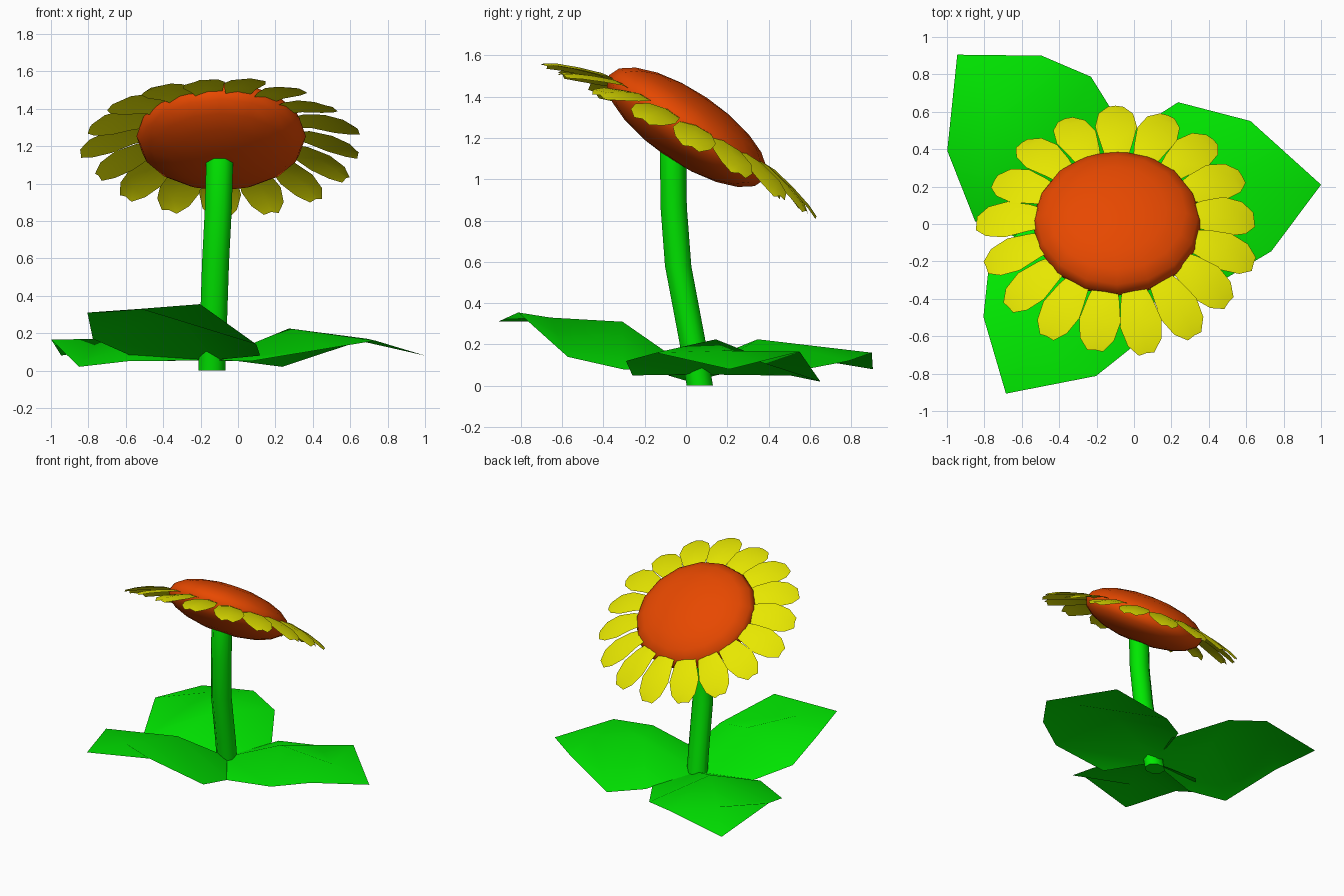
import bpy, bmesh, math, random
from mathutils import Vector, Matrix

if "Cube" in bpy.data.objects:
    bpy.data.objects.remove(bpy.data.objects["Cube"])

random.seed(3)

def material(name, rgb):
    m = bpy.data.materials.new(name)
    m.diffuse_color = (*rgb, 1)
    m.use_nodes = True
    m.node_tree.nodes["Principled BSDF"].inputs["Base Color"].default_value = m.diffuse_color
    return m

GREEN = material("leaf_green", (0.0, 0.8, 0.0))
YELLOW = material("petal_yellow", (0.8, 0.8, 0.0))
ORANGE = material("seed_orange", (0.8, 0.065, 0.0))

def finish(name, bm, mat, angle=40):
    me = bpy.data.meshes.new(name)
    bm.to_mesh(me)
    bm.free()
    me.materials.append(mat)
    ob = bpy.data.objects.new(name, me)
    bpy.context.collection.objects.link(ob)
    bpy.ops.object.select_all(action='DESELECT')
    ob.select_set(True)
    bpy.context.view_layer.objects.active = ob
    bpy.ops.object.shade_smooth_by_angle(angle=math.radians(angle))
    return ob

def sheet(bm, rows):
    """Quads between successive rows of points."""
    vs = [[bm.verts.new(p) for p in row] for row in rows]
    for a, b in zip(vs, vs[1:]):
        for i in range(len(a) - 1):
            bm.faces.new((a[i], b[i], b[i + 1], a[i + 1]))
    return vs

# Seed head: flattened sphere tilted towards the back
bm = bmesh.new()
tilt = Matrix.Rotation(math.radians(-34), 4, 'X')
place = Matrix.Translation((-0.09, 0.004, 1.252)) @ tilt @ Matrix.Diagonal((0.453, 0.453, 0.173, 1))
bmesh.ops.create_uvsphere(bm, u_segments=16, v_segments=10, radius=1, matrix=place)
finish("seed_head", bm, ORANGE, 60)

# Petals: ring of drooping blunt blades (radius, half width, height)
PROFILE = [(0.36, 0.05, 0.01), (0.48, 0.085, 0.003), (0.60, 0.112, -0.03),
           (0.70, 0.092, -0.065), (0.757, 0.042, -0.095)]
bm = bmesh.new()
ring = Matrix.Translation((-0.085, 0.0, 1.27)) @ Matrix.Rotation(math.radians(-29.3), 4, 'X')
COUNT = 17
for i in range(COUNT):
    turn = ring @ Matrix.Rotation(math.radians(91) + i * math.tau / COUNT, 4, 'Z')
    stretch = 1.02 if i == 0 else random.uniform(0.965, 1.01)
    roll = random.uniform(0.0, 0.15)
    sheet(bm, [[turn @ Vector((r * stretch, s * w, z + (0.012 if s == 0 else 0) + roll * s * w))
                for s in (1, 0, -1)] for r, w, z in PROFILE])
bm.normal_update()
for f in bm.faces:
    if f.normal.z < 0:
        f.normal_flip()
finish("petals", bm, YELLOW)

# Stem: eight-sided tube along a gentle curve
PATH = [(-0.14, 0.067, 0.0), (-0.132, 0.03, 0.22), (-0.12, -0.038, 0.58),
        (-0.105, -0.06, 0.87), (-0.098, -0.062, 1.13), (-0.095, -0.04, 1.22)]
bm = bmesh.new()
rows = []
for x, y, z in PATH:
    rows.append([bm.verts.new((x + 0.078 * math.cos(a), y + 0.069 * math.sin(a), z))
                 for a in [(k + 0.5) * math.tau / 8 for k in range(8)]])
for a, b in zip(rows, rows[1:]):
    for k in range(8):
        n = (k + 1) % 8
        bm.faces.new((a[k], a[n], b[n], b[k]))
bm.faces.new(rows[0][::-1])
bm.faces.new(rows[-1])
finish("stem", bm, GREEN, 60)

# Leaves: one blade outline (along, sideways), low or raised heights per leaf
LEAF = [[(0.20, 0.42), (0.0, 0.0), (0.165, -0.344)],
        [(0.45, 0.537), (0.42, 0.03), (0.58, -0.43)],
        [(0.82, 0.387), (0.84, 0.02), (0.84, -0.318)]]
LOW = [(0.05, 0.055, 0.05), (0.02, 0.225, 0.12), (0.165, 0.17, 0.16), 0.08]
RAISED = [(0.08, 0.055, 0.05), (0.14, 0.31, 0.17), (0.355, 0.33, 0.31), 0.312]

def leaf(name, angle, scale, heights):
    spin = Matrix.Translation((-0.14, 0.06, 0)) @ Matrix.Rotation(math.radians(angle), 4, 'Z')
    bm = bmesh.new()
    vs = sheet(bm, [[spin @ Vector((a * scale, s * scale, z)) for (a, s), z in zip(row, zs)]
                    for row, zs in zip(LEAF, heights)])
    tip = bm.verts.new(spin @ Vector((1.15 * scale, 0, heights[3])))
    l, m, r = vs[-1]
    bm.faces.new((l, tip, m))
    bm.faces.new((m, tip, r))
    bm.normal_update()
    for f in bm.faces:
        if f.normal.z < 0:
            f.normal_flip()
    finish(name, bm, GREEN, 60)

leaf("leaf_right", 7.5, 1.0, LOW)
leaf("leaf_back_left", 133.6, 1.015, LOW)
leaf("leaf_front_left", 240.6, 0.965, RAISED)
